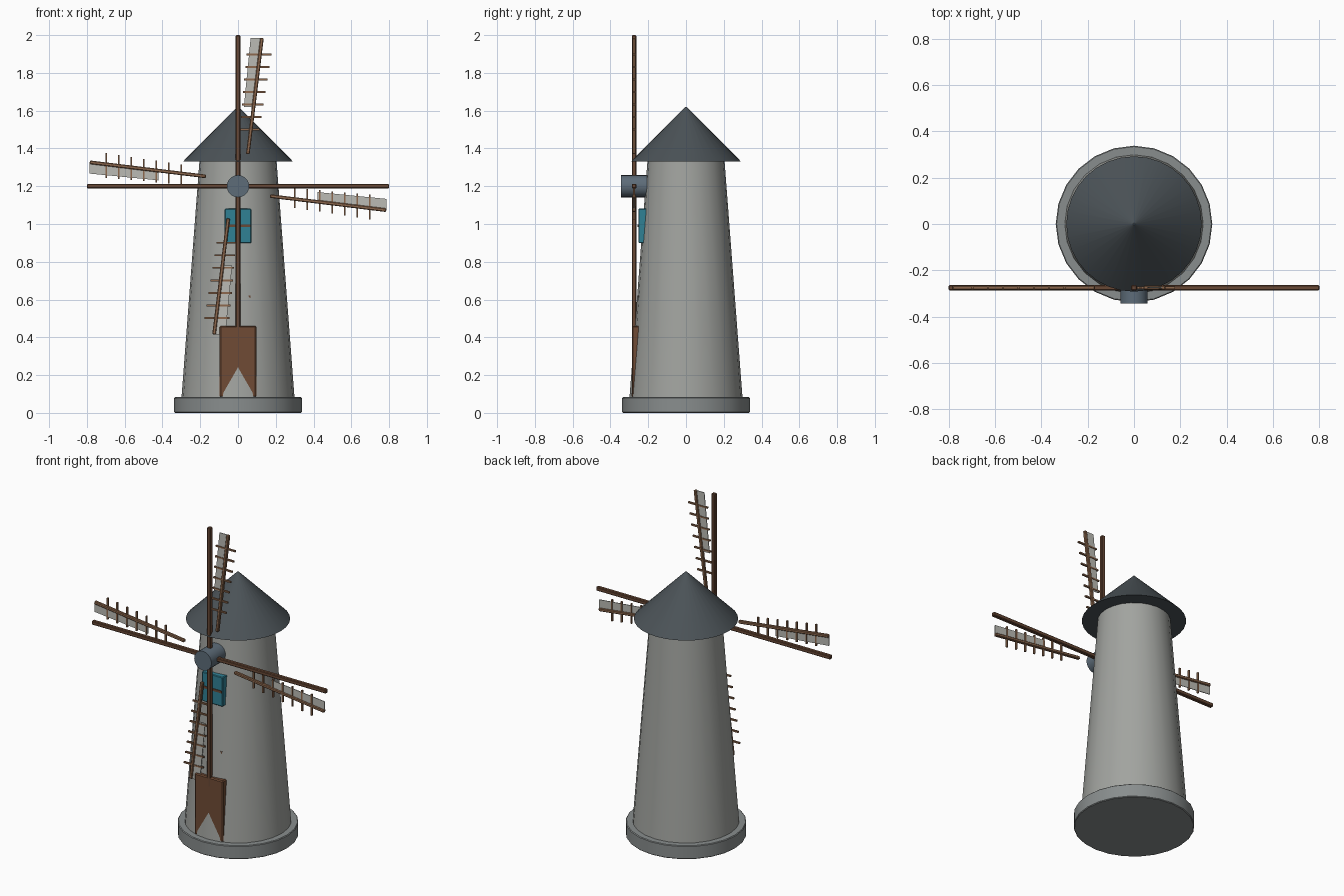
import bpy, bmesh, math
from mathutils import Vector, Matrix

if "Cube" in bpy.data.objects:
    bpy.data.objects.remove(bpy.data.objects["Cube"])

HUB_Z = 1.2
SAIL_Y = -0.275


def material(name, r, g, b):
    m = bpy.data.materials.new(name)
    m.diffuse_color = (r, g, b, 1)
    m.use_nodes = True
    m.node_tree.nodes["Principled BSDF"].inputs["Base Color"].default_value = m.diffuse_color
    return m


STONE = material("stone", 0.36, 0.37, 0.35)
PLINTH = material("plinth_stone", 0.25, 0.27, 0.27)
SLATE = material("slate", 0.07, 0.085, 0.095)
METAL = material("metal", 0.11, 0.15, 0.19)
DARK_WOOD = material("dark_wood", 0.14, 0.065, 0.035)
LIGHT_WOOD = material("light_wood", 0.27, 0.14, 0.075)
DOOR_WOOD = material("door_wood", 0.16, 0.07, 0.035)
TEAL = material("teal", 0.03, 0.22, 0.3)
CLOTH = material("cloth", 0.5, 0.5, 0.46)


def finish(name, bm, mat):
    bmesh.ops.recalc_face_normals(bm, faces=bm.faces)
    me = bpy.data.meshes.new(name)
    bm.to_mesh(me)
    bm.free()
    me.materials.append(mat)
    ob = bpy.data.objects.new(name, me)
    bpy.context.collection.objects.link(ob)
    return ob


def bevel(ob, width, segments=1):
    b = ob.modifiers.new("bevel", "BEVEL")
    b.width, b.segments = width, segments


def cone(name, r1, r2, z1, z2, mat, segments=24):
    bpy.ops.mesh.primitive_cone_add(vertices=segments, radius1=r1, radius2=r2,
                                    depth=z2 - z1, location=(0, 0, (z1 + z2) / 2))
    ob = bpy.context.object
    ob.name = name
    ob.data.materials.append(mat)
    bpy.ops.object.shade_smooth_by_angle(angle=math.radians(35))
    return ob


def add_box(bm, center, size, spin=0.0):
    m = (Matrix.Translation(center) @ Matrix.Rotation(spin, 4, "Y")
         @ Matrix.Diagonal((*size, 1)))
    bmesh.ops.create_cube(bm, size=1, matrix=m)


def box(name, lo, hi, mat, width=0.0):
    lo, hi = Vector(lo), Vector(hi)
    bm = bmesh.new()
    add_box(bm, (lo + hi) / 2, hi - lo)
    ob = finish(name, bm, mat)
    if width:
        bevel(ob, width)
    return ob


# Plinth, tapered tower and roof
bevel(cone("plinth", 0.338, 0.338, 0, 0.083, PLINTH), 0.004)
cone("tower", 0.30, 0.204, 0.07, 1.335, STONE)
cone("roof", 0.292, 0.004, 1.33, 1.62, SLATE, 32)

# Door, and two windows with crossbars partly sunk into the wall
box("door", (-0.097, -0.287, 0.083), (0.097, -0.24, 0.46), DOOR_WOOD, 0.006)
for label, z, front in (("upper", 0.99, -0.252), ("lower", 0.615, -0.242)):
    box(label + "_window", (-0.071, front, z - 0.091), (0.071, -0.19, z + 0.091), TEAL, 0.004)
    box(label + "_window_bar", (-0.067, min(front - 0.004, -0.251), z - 0.007),
        (0.067, -0.2, z + 0.007), DARK_WOOD)

# Hub
bpy.ops.mesh.primitive_cylinder_add(vertices=20, radius=0.059, depth=0.15,
                                    location=(0, -0.268, HUB_Z),
                                    rotation=(math.pi / 2, 0, 0))
hub = bpy.context.object
hub.name = "hub"
hub.data.materials.append(METAL)
bpy.ops.object.shade_smooth_by_angle(angle=math.radians(35))


# One sail, modelled pointing up from the origin
def bar_x(r):
    return 0.052 + 0.122 * (r - 0.17)


def arm(bm):
    add_box(bm, (0, 0, 0.425), (0.024, 0.024, 0.75))


def outer_bar(bm):
    a, b = Vector((bar_x(0.17), 0, 0.17)), Vector((bar_x(0.785), 0, 0.785))
    add_box(bm, (a + b) / 2, (0.019, 0.019, (b - a).length), math.atan2(b.x - a.x, b.z - a.z))


def slats(bm):
    for i in range(7):
        r = 0.30 + i * 0.0662
        add_box(bm, (bar_x(r) - 0.006, 0, r), (0.105 + i * 0.0045, 0.011, 0.009))


def cloth(bm):
    outline = [(0.08, 0.42), (0.125, 0.785), (0.067, 0.785), (0.031, 0.42)]
    rings = [[bm.verts.new((x, y, z)) for x, z in outline] for y in (-0.002, 0.002)]
    bm.faces.new(rings[0])
    bm.faces.new(rings[1])
    for i in range(4):
        j = (i + 1) % 4
        bm.faces.new((rings[0][i], rings[0][j], rings[1][j], rings[1][i]))


# Four sails around the hub
for k, side in enumerate(("top", "right", "bottom", "left")):
    for part, make, mat in (("arm", arm, DARK_WOOD), ("bar", outer_bar, LIGHT_WOOD),
                            ("slats", slats, LIGHT_WOOD), ("cloth", cloth, CLOTH)):
        bm = bmesh.new()
        make(bm)
        bm.transform(Matrix.Translation((0, SAIL_Y, HUB_Z))
                     @ Matrix.Rotation(k * math.pi / 2, 4, "Y"))
        ob = finish(f"{side}_sail_{part}", bm, mat)
        if part in ("arm", "bar"):
            bevel(ob, 0.004)
